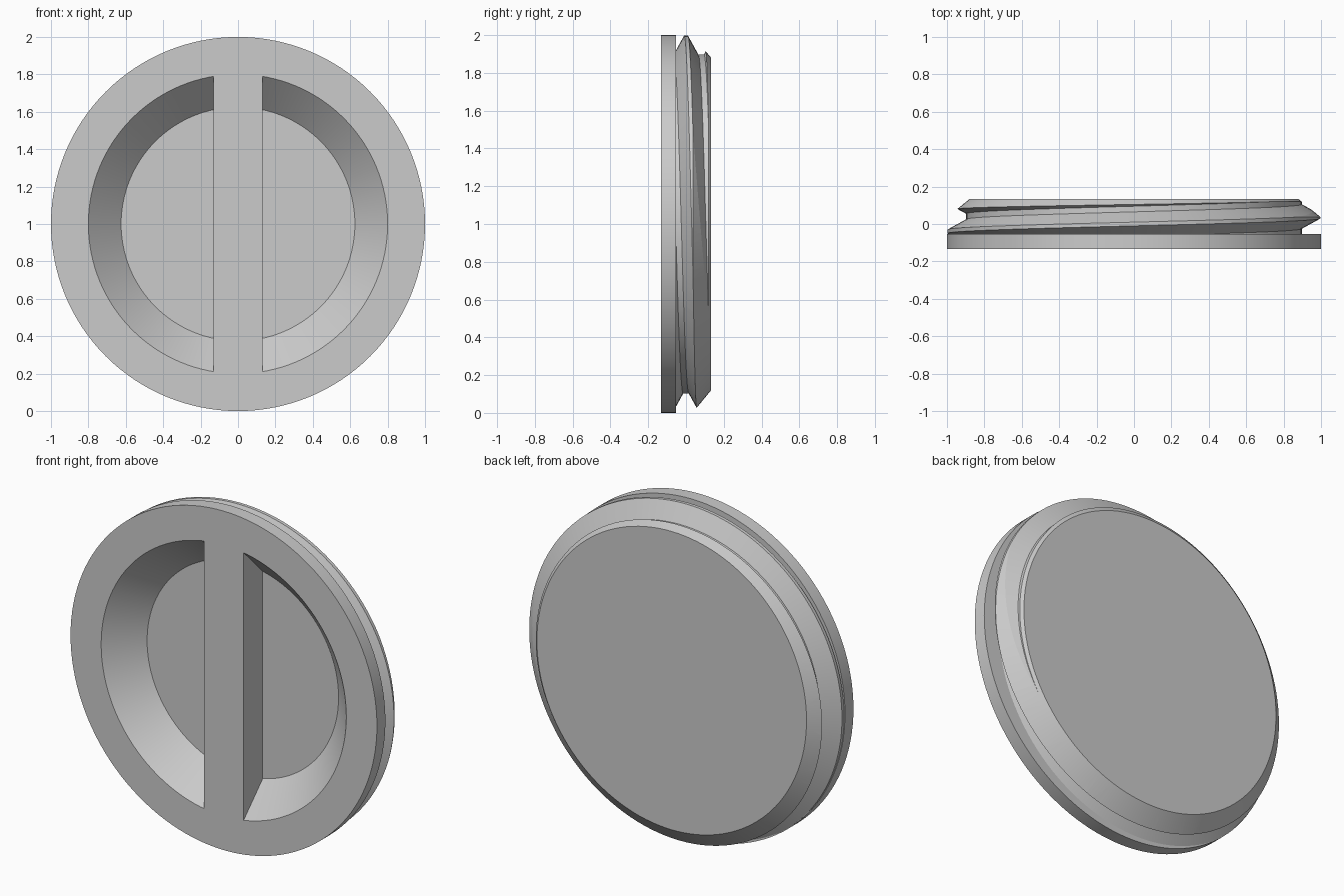
import bpy, bmesh, math
from mathutils import Vector

SEG = 128
PITCH = 0.16
CENTRE = Vector((0, 0, 1))

if "Cube" in bpy.data.objects:
    bpy.data.objects.remove(bpy.data.objects["Cube"])

grey = bpy.data.materials.new("plain grey")
grey.use_nodes = True
grey.diffuse_color = (0.6, 0.6, 0.6, 1)
grey.node_tree.nodes["Principled BSDF"].inputs["Base Color"].default_value = (0.6, 0.6, 0.6, 1)


def polar(r, y, a):
    return CENTRE + Vector((r * math.cos(a), y, r * math.sin(a)))


def finish(bm, name):
    bmesh.ops.recalc_face_normals(bm, faces=bm.faces)
    mesh = bpy.data.meshes.new(name)
    bm.to_mesh(mesh)
    bm.free()
    mesh.materials.append(grey)
    ob = bpy.data.objects.new(name, mesh)
    bpy.context.collection.objects.link(ob)
    return ob


def lathe(profile):
    """Solid of revolution about the y axis from (radius, y) points, flat ends."""
    bm = bmesh.new()
    rings = [[bm.verts.new(polar(r, y, math.tau * i / SEG)) for i in range(SEG)]
             for r, y in profile]
    for a, b in zip(rings, rings[1:]):
        for i in range(SEG):
            j = (i + 1) % SEG
            bm.faces.new((a[i], a[j], b[j], b[i]))
    bm.faces.new(rings[0])
    bm.faces.new(rings[-1])
    return bm


def combine(target, tool, operation):
    """Apply a boolean and discard the tool object."""
    mod = target.modifiers.new("combine", "BOOLEAN")
    mod.object, mod.operation, mod.solver = tool, operation, "EXACT"
    bpy.context.view_layer.objects.active = target
    bpy.ops.object.modifier_apply(modifier=mod.name)
    bpy.data.objects.remove(tool)


# Helical thread solid, longer than needed at both ends
ROOT, CREST = 0.897, 0.997
tooth = [(CREST, -0.01), (CREST, 0.01), (ROOT, 0.065), (ROOT, 0.095)]
column = [(r, y + 0.04 + k * PITCH) for k in range(-3, 5) for r, y in tooth]
bm = bmesh.new()
cols = [[bm.verts.new(polar(r, y - PITCH * i / SEG, math.tau * i / SEG)) for r, y in column]
        for i in range(SEG + 1)]
for a, b in zip(cols, cols[1:]):
    for j in range(len(column) - 1):
        bm.faces.new((a[j], b[j], b[j + 1], a[j + 1]))
bmesh.ops.remove_doubles(bm, verts=bm.verts, dist=0.0001)
open_edges = [e for e in bm.edges if e.is_boundary]
ends = {s: bm.verts.new(CENTRE + Vector((0, s * 0.6, 0))) for s in (-1, 1)}
for e in open_edges:
    side = 1 if e.verts[0].co.y > 0 else -1
    bm.faces.new((e.verts[0], e.verts[1], ends[side]))
plug = finish(bm, "threaded_plug")

# Trim the thread to length with a chamfered back end
envelope = finish(lathe([(1.05, -0.09), (1.05, -0.006), (0.88, 0.133)]), "envelope")
combine(plug, envelope, "INTERSECT")

# Front flange
flange = finish(lathe([(1, -0.133), (1, -0.054)]), "flange")
combine(plug, flange, "UNION")

# Two tapered half-round pockets, leaving a grip bar between them
for side in (-1, 1):
    bm = lathe([(0.866, -0.2), (0.625, 0.045)])
    bmesh.ops.bisect_plane(bm, geom=bm.verts[:] + bm.edges[:] + bm.faces[:],
                           plane_co=(side * 0.13, 0, 0), plane_no=(side, 0, 0),
                           clear_inner=True)
    bmesh.ops.holes_fill(bm, edges=[e for e in bm.edges if e.is_boundary])
    combine(plug, finish(bm, "pocket"), "DIFFERENCE")

# Smooth round surfaces, sharp thread edges
bpy.ops.object.select_all(action="DESELECT")
plug.select_set(True)
bpy.context.view_layer.objects.active = plug
bpy.ops.object.shade_smooth_by_angle(angle=math.radians(9))
